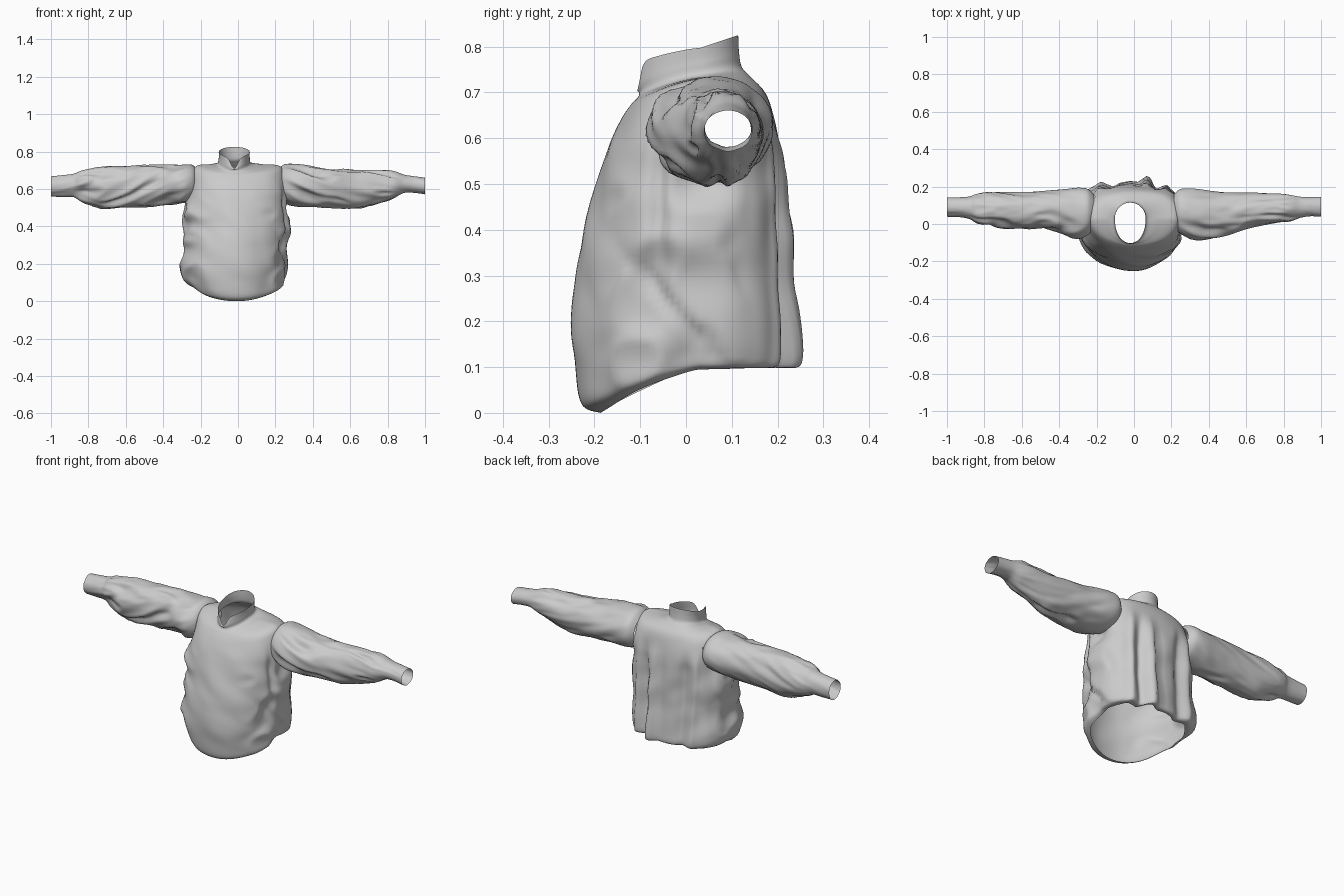
import bpy, bmesh, math
from mathutils import Vector, noise


def spline(rings, steps):
    """Catmull-Rom interpolation through rows of ring settings."""
    out = []
    for i in range(len(rings) - 1):
        a, b = rings[max(i - 1, 0)], rings[i]
        c, d = rings[i + 1], rings[min(i + 2, len(rings) - 1)]
        for k in range(steps):
            t = k / steps
            out.append([0.5 * (2 * q + (r - p) * t + (2 * p - 5 * q + 4 * r - s) * t * t
                               + (3 * q - p - 3 * r + s) * t ** 3)
                        for p, q, r, s in zip(a, b, c, d)])
    return out + [list(rings[-1])]


def spow(v, e):
    return math.copysign(abs(v) ** e, v)


def step(a, b, v):
    t = min(max((v - a) / (b - a), 0), 1)
    return t * t * (3 - 2 * t)


def bump(v, centre, width):
    return math.exp(-((v - centre) / width) ** 2)


def fold(u, v, seed):
    """Cloth fold: rounded ridge with narrow valleys."""
    n = noise.noise(Vector((u, v, seed)))
    return 0.4 - abs(n) * 0.3 - max(0, n) * 1.1


def loft(name, rows, cut=None):
    bm = bmesh.new()
    grid = [[bm.verts.new(p) for p in row] for row in rows]
    n = len(grid[0])
    for lo, hi in zip(grid, grid[1:]):
        for j in range(n):
            k = (j + 1) % n
            bm.faces.new((lo[j], lo[k], hi[k], hi[j]))
    if cut:
        dead = [f for f in bm.faces if cut(f.calc_center_median())]
        bmesh.ops.delete(bm, geom=dead, context='FACES')
    bmesh.ops.recalc_face_normals(bm, faces=bm.faces)
    mesh = bpy.data.meshes.new(name)
    bm.to_mesh(mesh)
    bm.free()
    for p in mesh.polygons:
        p.use_smooth = True
    ob = bpy.data.objects.new(name, mesh)
    bpy.context.collection.objects.link(ob)
    return ob


# Torso and collar rings: z front, z side, z back, centre x, half width, y front, y back, back squareness
TORSO = [
    (0.0, 0.095, 0.10, -0.01, 0.232, -0.187, 0.195, 2.6),
    (0.015, 0.105, 0.10, -0.01, 0.252, -0.225, 0.214, 3.0),
    (0.07, 0.14, 0.12, -0.02, 0.268, -0.240, 0.222, 3.2),
    (0.18, 0.20, 0.18, -0.02, 0.270, -0.250, 0.217, 3.2),
    (0.30, 0.30, 0.30, -0.01, 0.262, -0.243, 0.209, 3.2),
    (0.40, 0.40, 0.40, -0.01, 0.268, -0.220, 0.204, 3.2),
    (0.50, 0.50, 0.50, -0.01, 0.264, -0.195, 0.202, 3.0),
    (0.58, 0.60, 0.58, 0.0, 0.257, -0.172, 0.202, 3.0),
    (0.64, 0.68, 0.65, 0.0, 0.248, -0.142, 0.190, 2.8),
    (0.675, 0.724, 0.70, 0.0, 0.22, -0.118, 0.172, 2.5),
    (0.690, 0.732, 0.735, -0.01, 0.14, -0.104, 0.140, 2.2),
    (0.700, 0.735, 0.755, -0.02, 0.092, -0.102, 0.122, 2.0),
    (0.725, 0.765, 0.785, -0.02, 0.083, -0.106, 0.116, 2.0),
    (0.768, 0.797, 0.825, -0.02, 0.083, -0.102, 0.114, 2.0),
]
N = 128
rows = []
for zf, zs, zb, cx, hw, yf, yb, sq in spline(TORSO, 7):
    row, yc = [], 0.03
    for j in range(N):
        th = math.tau * j / N
        c, s = math.cos(th), math.sin(th)
        front = c > 0
        e = 2 / (2.1 if front else sq)
        x = cx + hw * spow(s, e)
        y = yc - ((yc - yf) if front else (yb - yc)) * spow(c, e)
        z = zs + ((zf - zs) * c ** 1.3 if front else (zb - zs) * abs(c))
        low = 1 - step(0.50, 0.66, z)
        side = step(0.35, 0.9, abs(s))
        back = step(0.0, 0.5, -c)
        # vertical pleats on the back
        w = x + 0.03 * (z - 0.3)
        pleat = (0.032 * bump(w, 0.06, 0.026) - 0.022 * bump(w, 0.125, 0.022)
                 + 0.010 * bump(w, 0.17, 0.015) - 0.02 * bump(w, -0.12, 0.03)
                 + 0.010 * bump(w, -0.18, 0.02) + 0.008 * bump(w, -0.02, 0.03))
        d = low * back * (pleat + 0.022 * fold(x * 14, z * 1.6, 3.7) - 0.004)
        # diagonal drapes on the sides, soft front
        d += 0.042 * low * side * (1 - back) * fold(y * 5 + z * 4, z * 7 - y * 5, 8.2 + (9 if s > 0 else 0))
        d += 0.008 * step(0.03, 0.15, z) * (1 - step(0.6, 0.75, z)) * noise.noise(Vector((x * 8 + z * 4, z * 9, 1.3)))
        # crease below the front of the armhole, bunching on the other side
        if s > 0:
            d -= 0.018 * bump(y, -0.055, 0.016) * step(0.3, 0.4, z) * low * side
            d -= 0.016 * bump(z, 0.20 - y * 1.1, 0.025) * bump(y, -0.02, 0.10) * side
            d += 0.012 * bump(z, 0.37, 0.04) * bump(y, -0.02, 0.07)
        else:
            d += 0.032 * bump(z, 0.46, 0.035) * bump(y, -0.05, 0.06)
            d += 0.020 * bump(z, 0.32, 0.03) * bump(y, -0.06, 0.08)
        out = Vector((x - cx, y - yc, 0)).normalized()
        if back > 0:
            out = out.lerp(Vector((0, 1, 0)), back * 0.6).normalized()
        # open notch at the throat
        if front and z > 0.70:
            z -= 0.85 * (z - 0.70) * bump(x, -0.02, 0.024)
        row.append(Vector((x, y, z)) + out * d)
    rows.append(row)


def armhole(p):
    return abs(p.x) > 0.18 and ((p.y - 0.068) / 0.085) ** 2 + ((p.z - 0.625) / 0.07) ** 2 < 1


loft("jacket_body", rows, armhole)

# Sleeve rings: distance from centre, z low, z high, y low, y high
SLEEVES = {
    1: [(0.215, 0.545, 0.705, -0.020, 0.160), (0.25, 0.522, 0.732, -0.055, 0.188),
        (0.32, 0.512, 0.730, -0.080, 0.190), (0.42, 0.510, 0.714, -0.070, 0.175),
        (0.52, 0.505, 0.704, -0.045, 0.168), (0.62, 0.500, 0.700, -0.012, 0.165),
        (0.70, 0.516, 0.700, 0.005, 0.162), (0.78, 0.540, 0.698, 0.018, 0.158),
        (0.84, 0.560, 0.692, 0.020, 0.154), (0.89, 0.580, 0.676, 0.034, 0.146),
        (0.94, 0.580, 0.668, 0.042, 0.144), (1.0, 0.572, 0.660, 0.040, 0.145)],
    -1: [(0.215, 0.545, 0.705, -0.020, 0.160), (0.25, 0.530, 0.730, -0.06, 0.188),
         (0.31, 0.522, 0.728, -0.076, 0.192), (0.40, 0.515, 0.728, -0.035, 0.180),
         (0.50, 0.512, 0.726, -0.015, 0.173), (0.60, 0.506, 0.722, -0.018, 0.170),
         (0.70, 0.500, 0.718, -0.012, 0.168), (0.78, 0.518, 0.710, 0.002, 0.166),
         (0.84, 0.538, 0.700, 0.010, 0.160), (0.88, 0.557, 0.682, 0.028, 0.147),
         (0.94, 0.558, 0.674, 0.038, 0.143), (1.0, 0.560, 0.667, 0.040, 0.143)],
}
M = 64
for sgn, name in ((1, "right_sleeve"), (-1, "left_sleeve")):
    rows = []
    for x, z0, z1, y0, y1 in spline(SLEEVES[sgn], 7):
        row = []
        amp = 0.034 * step(0.2, 0.38, x) * (1 - 0.9 * step(0.8, 0.89, x))
        for j in range(M):
            a = math.tau * j / M
            out = Vector((0, math.cos(a), math.sin(a)))
            # folds spiral round the arm, deepest on the front and underside
            deep = 0.3 + 0.7 * step(-0.3, 0.6, -out.y - 0.4 * out.z)
            v = Vector((out.y * 1.7 + 7.3 * sgn, out.z * 1.7 + x * 5 + 2.1, x * 4))
            n = noise.noise(v)
            d = amp * deep * (0.35 - abs(n) * 0.4 - max(0, n) * 1.3)
            d += amp * 0.12 * noise.noise(v * 2)
            p = Vector((sgn * x, (y0 + y1) / 2 + out.y * (y1 - y0) / 2,
                        (z0 + z1) / 2 + out.z * (z1 - z0) / 2))
            row.append(p + out * d)
        rows.append(row)
    loft(name, rows)
